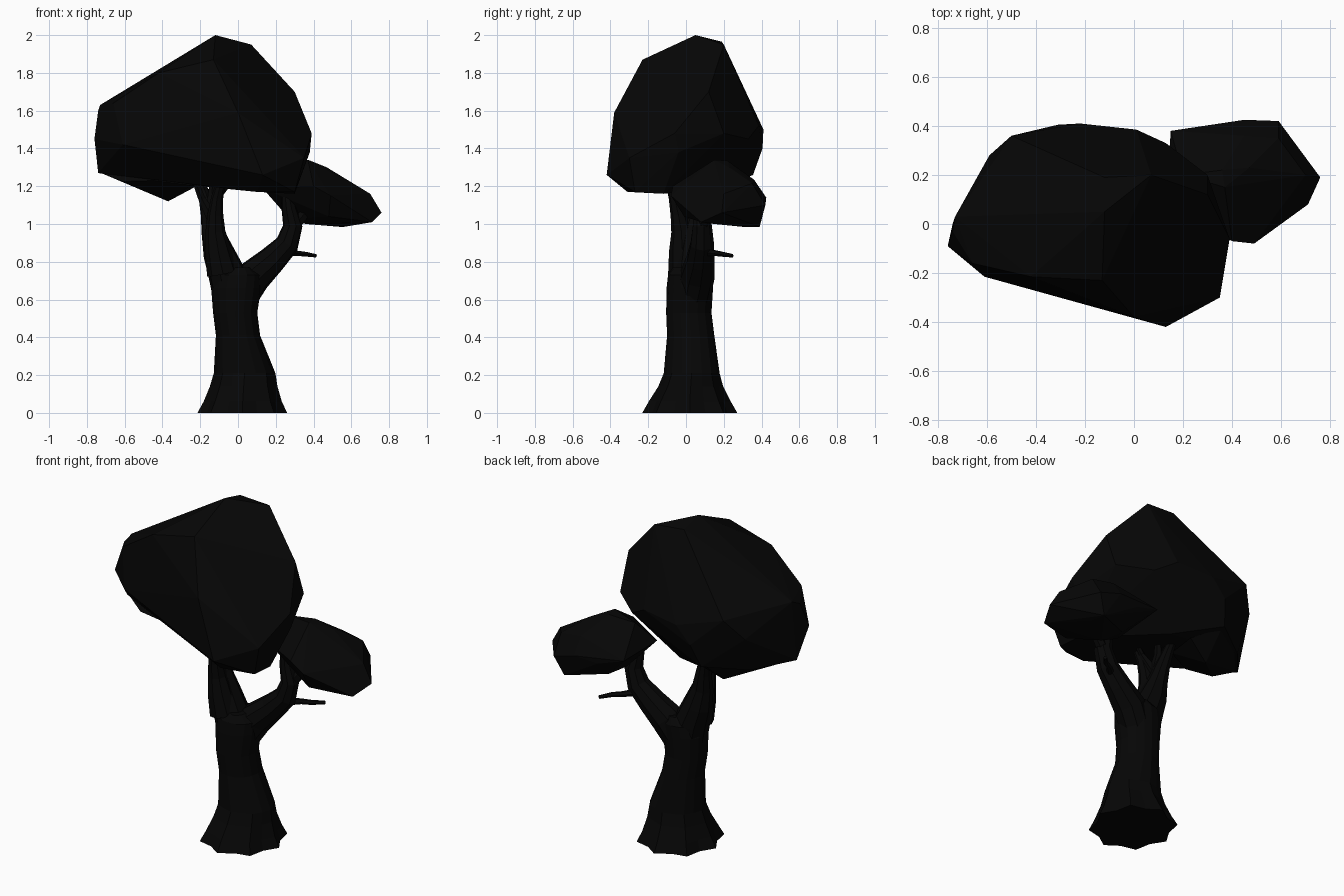
import bpy, bmesh, math
from mathutils import Vector

mat = bpy.data.materials.new("charcoal black")
mat.diffuse_color = (0.0018, 0.0018, 0.0018, 1)


def finish(bm, name):
    bmesh.ops.recalc_face_normals(bm, faces=bm.faces)
    me = bpy.data.meshes.new(name)
    bm.to_mesh(me)
    bm.free()
    me.materials.append(mat)
    ob = bpy.data.objects.new(name, me)
    bpy.context.collection.objects.link(ob)
    return ob


def hull(name, pts):
    """Faceted foliage mass wrapped around a few corner points."""
    bm = bmesh.new()
    for p in pts:
        bm.verts.new(p)
    bmesh.ops.convex_hull(bm, input=bm.verts)
    loose = [v for v in bm.verts if not v.link_faces]
    bmesh.ops.delete(bm, geom=loose, context='VERTS')
    bmesh.ops.dissolve_limit(bm, angle_limit=0.07, verts=bm.verts, edges=bm.edges)
    return finish(bm, name)


def skin(bm, rings):
    for a, b in zip(rings, rings[1:]):
        n = len(a)
        for i in range(n):
            j = (i + 1) % n
            bm.faces.new((a[i], a[j], b[j], b[i]))
    bm.faces.new(rings[0][::-1])
    bm.faces.new(rings[-1])


def limb(name, path, sides=7):
    """Tapered tube through (x, y, z, radius) stations."""
    bm = bmesh.new()
    pts = [Vector(p[:3]) for p in path]
    rings = []
    for k, p in enumerate(pts):
        d = pts[min(k + 1, len(pts) - 1)] - pts[max(k - 1, 0)]
        d.normalize()
        u = Vector((0, 1, 0)) if abs(d.y) < 0.8 else Vector((1, 0, 0))
        u = (u - d * u.dot(d)).normalized()
        w = d.cross(u)
        r = path[k][3]
        rings.append([bm.verts.new(p + r * (u * math.cos(t) + w * math.sin(t)))
                      for t in (2 * math.pi * i / sides for i in range(sides))])
    skin(bm, rings)
    return finish(bm, name)


# trunk: flared, fluted root collar narrowing to the fork (z, cx, cy, rx, ry, flute)
bm = bmesh.new()
rings = []
for z, cx, cy, rx, ry, fl in [(0.0, .023, .02, .22, .233, .08), (.06, .025, .02, .195, .205, .06),
                              (.14, .03, .025, .172, .165, .04), (.21, .035, .03, .16, .145, .02),
                              (.41, 0, .025, .117, .125, 0), (.53, -.015, .015, .117, .12, 0),
                              (.66, -.01, .02, .132, .123, 0), (.73, .0, .025, .125, .12, 0),
                              (.77, .015, .025, .05, .095, 0)]:
    ring = []
    for i in range(16):
        a = 2 * math.pi * i / 16
        f = 1 + fl * (1 if i % 2 == 0 else -1)
        ring.append(bm.verts.new((cx + rx * f * math.cos(a), cy + ry * f * math.sin(a), z)))
    rings.append(ring)
skin(bm, rings)
finish(bm, "trunk")

# main forks; the left one splits into a rear and a front stem
limb("left_branch", [(-.03, .02, .6, .1), (-.06, .025, .74, .1), (-.103, .03, .85, .084),
                     (-.135, .035, .96, .06), (-.155, .055, 1.06, .044),
                     (-.18, .075, 1.16, .032), (-.22, .08, 1.27, .022)], 9)
limb("left_front_stem", [(-.08, -.01, .74, .085), (-.105, -.02, .86, .07), (-.12, -.025, .96, .053),
                         (-.12, -.04, 1.05, .042), (-.11, -.06, 1.14, .032),
                         (-.085, -.09, 1.24, .022)], 8)
limb("right_branch", [(.02, .04, .62, .09), (.085, .06, .725, .093), (.18, .075, .81, .076),
                      (.26, .085, .893, .064), (.29, .085, .99, .052), (.27, .08, 1.08, .04),
                      (.26, .08, 1.15, .03)], 9)

# twigs reaching into the canopy, and the bare side twig
for n, (x, y, z, x2, y2, r) in enumerate([(-.19, .02, 1.13, -.24, .0, .022),
                                          (-.14, .04, 1.14, -.13, .05, .024),
                                          (-.09, -.04, 1.16, -.01, -.03, .016)]):
    limb("twig_%d" % (n + 1), [(-.14, .01, 1.04, .035), (x, y, z, r), (x2, y2, 1.26, r * .7)], 6)
limb("upper_right_twig", [(.29, .09, .98, .035), (.34, .1, 1.04, .03), (.38, .12, 1.1, .02)], 6)
limb("bare_twig", [(.25, .1, .85, .022), (.31, .16, .845, .016), (.36, .19, .84, .014),
                   (.41, .245, .832, .01)], 6)

# large foliage mass
hull("main_canopy", [
    (-.12, .05, 2.0), (.07, .2, 1.95), (-.12, .19, 1.965), (-.13, -.23, 1.87), (-.3, .3, 1.74),
    (-.42, -.215, 1.8), (-.66, -.16, 1.64), (-.74, -.03, 1.6), (-.73, .03, 1.63),
    (.3, .12, 1.7), (.39, -.06, 1.48), (.38, -.04, 1.38), (.35, -.3, 1.35),
    (.3, -.27, 1.17), (.3, -.12, 1.16), (.13, -.42, 1.26), (.1, -.31, 1.17),
    (.0, -.38, 1.59), (-.4, -.27, 1.45), (-.61, -.215, 1.42), (-.76, -.09, 1.45),
    (-.74, 0, 1.27), (-.59, .28, 1.46), (-.5, .36, 1.58),
    (-.31, .405, 1.4), (-.22, .41, 1.5), (.01, .385, 1.52), (.13, .33, 1.45),
    (.3, .2, 1.48), (-.57, .2, 1.24), (-.1, .2, 1.19), (-.35, .355, 1.26)])

# drooping lobe under the left side of the large mass
hull("canopy_lobe", [
    (-.37, .17, 1.12), (-.73, 0, 1.272), (-.57, .2, 1.25), (-.25, .02, 1.205), (-.61, -.06, 1.225),
    (-.22, .22, 1.2), (-.45, -.1, 1.23), (-.35, .33, 1.26), (-.4, .1, 1.35)])

# small foliage mass
hull("side_canopy", [
    (.37, .15, 1.34), (.36, .22, 1.335), (.47, .23, 1.3), (.2, .2, 1.32), (.7, .2, 1.16),
    (.76, .19, 1.06), (.71, .08, 1.01), (.56, .3, .985), (.36, .15, 1.0), (.32, .28, 1.01),
    (.27, .18, 1.03), (.13, .09, 1.19), (.15, .38, 1.17), (.31, .4, 1.12), (.45, .425, 1.14),
    (.59, .42, 1.1), (.54, .39, .985), (.49, -.08, 1.15), (.4, -.07, 1.2),
    (.48, -.01, 1.04), (.45, .36, 1.235), (.59, .35, 1.215)])
